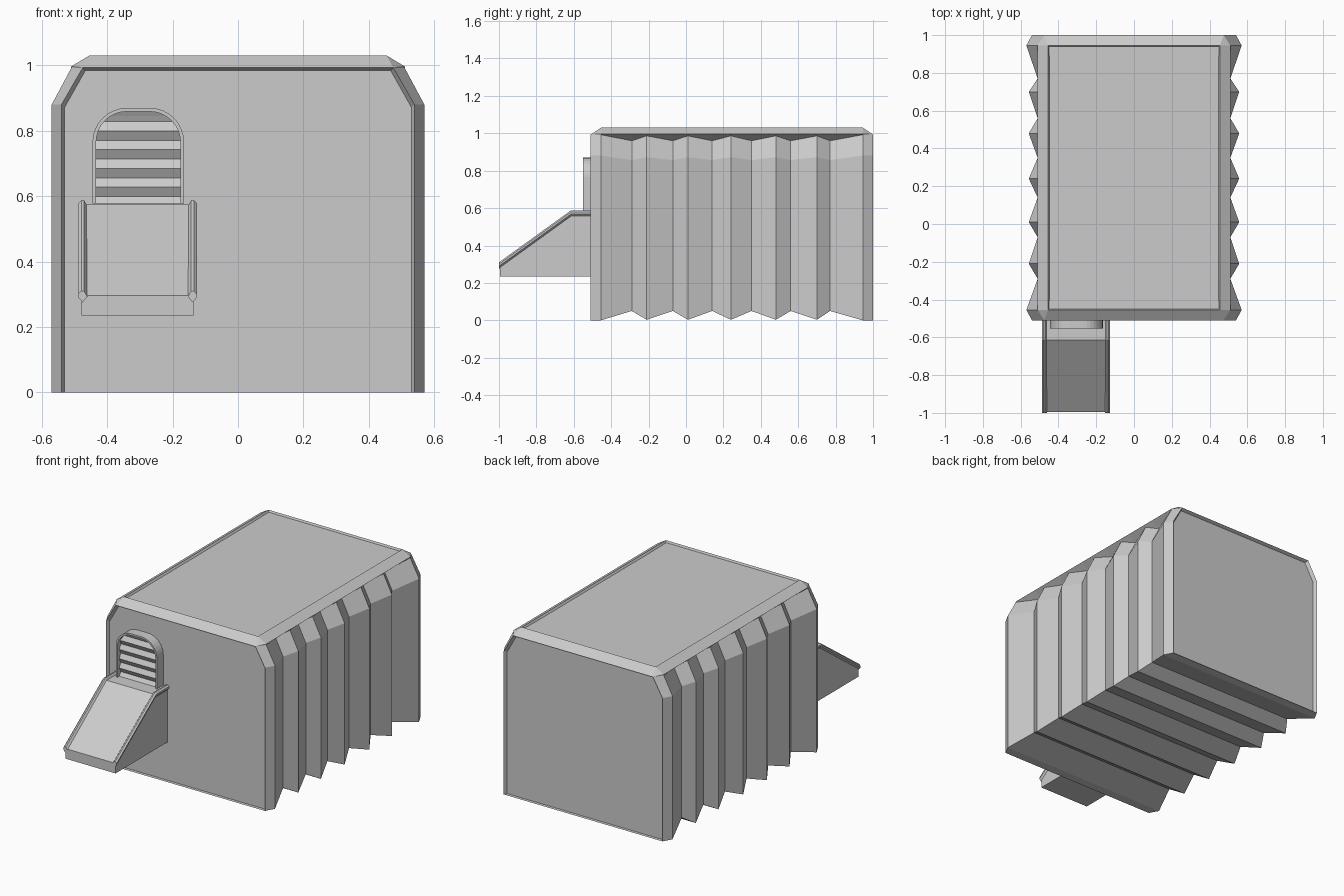
import bpy, bmesh, math

if "Cube" in bpy.data.objects:
    bpy.data.objects.remove(bpy.data.objects["Cube"])


def finish(name, bm):
    bmesh.ops.remove_doubles(bm, verts=bm.verts, dist=0.0005)
    bmesh.ops.recalc_face_normals(bm, faces=bm.faces)
    me = bpy.data.meshes.new(name)
    bm.to_mesh(me)
    bm.free()
    ob = bpy.data.objects.new(name, me)
    bpy.context.collection.objects.link(ob)
    return ob


def loft(bm, rings, caps=True):
    """Skin closed rings of equal length."""
    vs = [[bm.verts.new(p) for p in r] for r in rings]
    n = len(vs[0])
    for a, b in zip(vs, vs[1:]):
        for i in range(n):
            j = (i + 1) % n
            bm.faces.new((a[i], a[j], b[j], b[i]))
    if caps:
        bm.faces.new(vs[0][::-1])
        bm.faces.new(vs[-1])
    return vs


# --- pleated body: half profiles (bottom, shoulder, pleat top, roof edge, roof flat)
def section(y, half):
    right = [(x, y, z) for x, z in half]
    return right + [(-x, y, z) for x, _, z in reversed(right)]


ROOF = [(0.51, 0.997), (0.455, 1.03)]
panel = [(0.53, 0), (0.53, 0.872)] + [(0.467, 0.984)] * 3
lip = [(0.54, 0), (0.54, 0.88)] + [(0.475, 0.993)] * 3
frame = [(0.57, 0), (0.57, 0.88), (0.51, 0.992)] + ROOF
ridge = [(0.557, 0.003), (0.557, 0.872), (0.50, 0.986)] + ROOF
valley = [(0.51, 0.05), (0.51, 0.857), (0.458, 0.96)] + ROOF

sections = [(-0.49, panel), (-0.51, lip), (-0.455, frame)]
valleys = [-0.29, -0.07, 0.14, 0.35, 0.56, 0.77]
ridges = [-0.21, 0.01, 0.24, 0.48, 0.70]
pleats = [(y, valley) for y in valleys] + [(y, ridge) for y in ridges]
sections += sorted(pleats, key=lambda s: s[0])
sections += [(0.945, frame), (1.0, lip), (0.98, panel)]

bm = bmesh.new()
rings = [section(y, h) for y, h in sections]
loft(bm, rings)
bmesh.ops.remove_doubles(bm, verts=bm.verts, dist=0.0005)
bmesh.ops.recalc_face_normals(bm, faces=bm.faces)
# recessed roof panel
top = [f for f in bm.faces if all(v.co.z > 1.029 for v in f.verts)]
top = bmesh.ops.dissolve_faces(bm, faces=top)["region"]
bmesh.ops.inset_region(bm, faces=top, thickness=0.008, depth=-0.012)
finish("pleated_body", bm)

# --- entry ramp
CX = -0.307
side = [(-0.485, 0.235), (-0.485, 0.575), (-0.615, 0.575), (-0.995, 0.297), (-0.995, 0.235)]
bm = bmesh.new()
loft(bm, [[(CX + s * 0.171, y, z) for y, z in side] for s in (-1, 1)])
finish("ramp", bm)

# --- ramp side rails, swept along the ramp edge
rail = [(0.168, -0.022), (0.181, -0.007), (0.181, 0.004), (0.172, 0.013),
        (0.164, 0.013), (0.154, -0.004)]
path = [(-0.485, 0.575), (-0.615, 0.575), (-1.0, 0.297)]
for s, label in ((-1, "left"), (1, "right")):
    bm = bmesh.new()
    loft(bm, [[(CX + s * x, y, z + dz) for x, dz in rail] for y, z in path])
    finish("ramp_rail_" + label, bm)

# --- arched door frame
DX, BASE, TOP = -0.305, 0.577, 0.87
HALF, RAD = 0.14, 0.105


def arch(inset, y):
    w, t, r = HALF - inset, TOP - inset, RAD - inset
    right = [(w, BASE)]
    for i in range(9):
        a = math.radians(90 * i / 8)
        right.append((w - r + r * math.cos(a), t - r + r * math.sin(a)))
    return [(DX + x, y, z) for x, z in right] + [(DX - x, y, z) for x, z in reversed(right)]


bm = bmesh.new()
outer_back, outer, inner, inner_back = arch(0, -0.485), arch(0, -0.552), arch(0.011, -0.552), arch(0.011, -0.485)
loft(bm, [outer_back, outer, inner, inner_back, outer_back], caps=False)
finish("door_frame", bm)


# --- zigzag slatted door, trimmed to the arch
def half_width(z):
    w, t, r = HALF - 0.009, TOP - 0.009, RAD - 0.009
    d = max(0.0, z - (t - r))
    return w - r + math.sqrt(max(0.0, r * r - d * d))


bm = bmesh.new()
STEP = 0.0286
rows = [(0.86 - 0.003, -0.518 - 0.003), (0.845, -0.526), (0.828, -0.518)]
rows[0] = (0.859, -0.534)
for i in range(1, 10):
    z = 0.828 - STEP * i
    rows.append((max(z, BASE), -0.534 if i % 2 else -0.518))
front = []
for z, y in rows:
    w = half_width(z)
    front.append([bm.verts.new((DX + s * w, y, z)) for s in (-1, 1)])
for a, b in zip(front, front[1:]):
    bm.faces.new((a[0], b[0], b[1], a[1]))
for f in bm.faces:
    f.normal_update()
    if f.normal.y > 0:
        f.normal_flip()
me = bpy.data.meshes.new("slatted_door")
bm.to_mesh(me)
bm.free()
bpy.context.collection.objects.link(bpy.data.objects.new("slatted_door", me))
